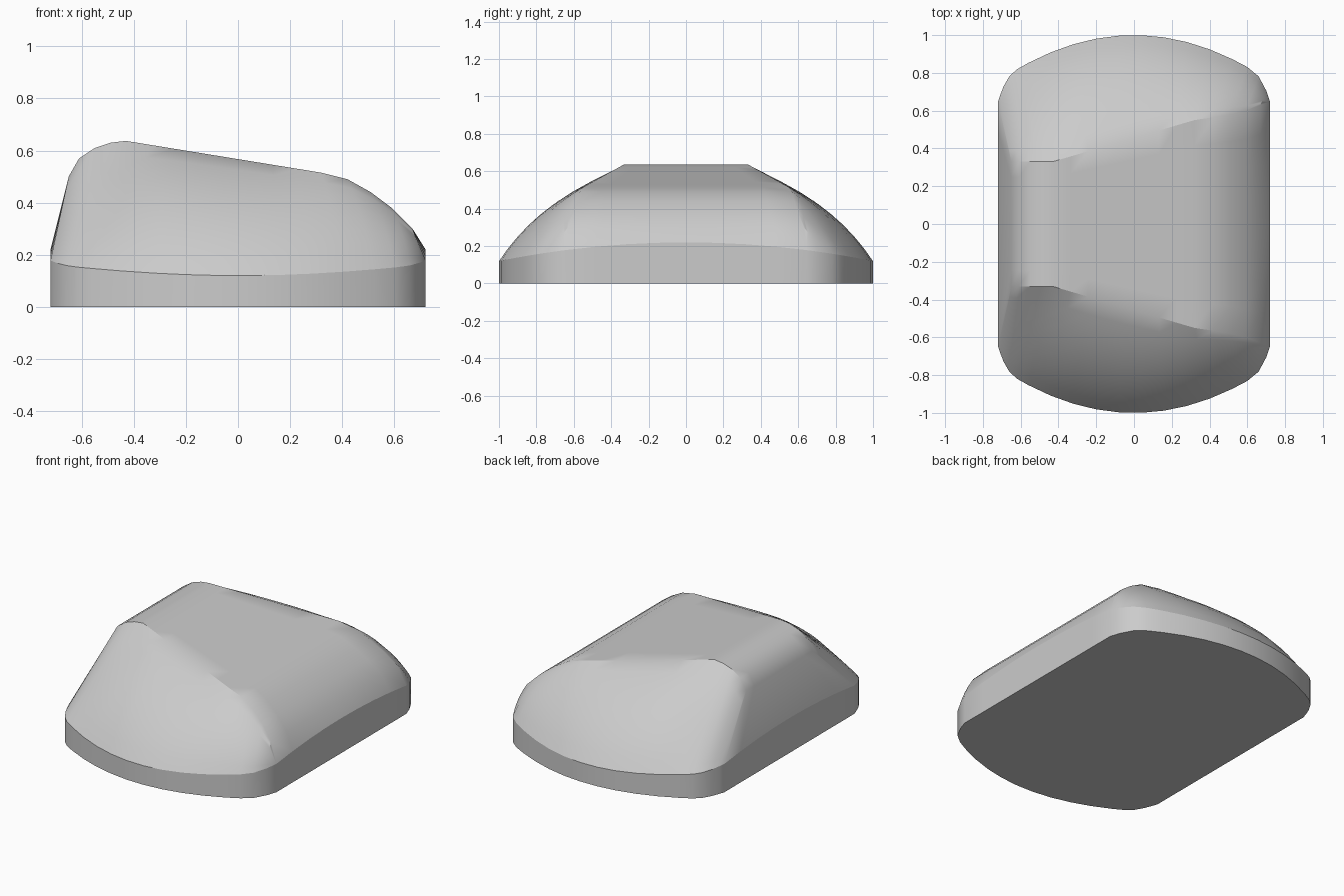
import bpy
import bmesh
from mathutils import Vector

old = bpy.data.objects.get("Cube")
if old:
    bpy.data.objects.remove(old, do_unlink=True)

ACROSS = 8   # segments over the crown
DOWN = 8     # segments down each rounded end
FAN = 8      # stations along the straight slope


def outline_y(x):
    """Half depth of the bowed plan outline, with rounded corners."""
    corner = max(0.0, (abs(x) - 0.6) / 0.12)
    return 1 - 0.47 * x * x - 0.11 * corner ** 3


def rim_z(y):
    """Height of the seam between the base wall and the crown."""
    return 0.22 - 0.1 * y * y


def mix(a, b, t):
    return a + (b - a) * t


# Crown stations: x, height, half width of the crest, x where the end meets the rim
steep_side = [
    (-0.72, 0.22, outline_y(0.72), -0.72),
    (-0.65, 0.50, 0.33, -0.71),
    (-0.61, 0.57, 0.33, -0.69),
    (-0.55, 0.61, 0.33, -0.66),
    (-0.49, 0.63, 0.33, -0.62),
]
slope_start = (-0.43, 0.637, 0.33, -0.56)
slope_end = (0.32, 0.515, 0.55, 0.40)
slope = [tuple(mix(a, b, i / FAN) for a, b in zip(slope_start, slope_end))
         for i in range(FAN + 1)]
round_side = [
    (0.42, 0.49, 0.565, 0.52),
    (0.51, 0.44, 0.58, 0.60),
    (0.59, 0.38, 0.60, 0.66),
    (0.67, 0.30, 0.63, 0.70),
    (0.72, 0.22, outline_y(0.72), 0.72),
]
stations = steep_side + slope + round_side


def section(index):
    """One row of points from the front rim over the crest to the back rim."""
    x, z, half, rim_x = stations[index]
    at_end = index in (0, len(stations) - 1)
    rim_y = outline_y(rim_x)
    rim = Vector((rim_x, rim_y, rim_z(rim_y)))
    crest = Vector((x, half, rim_z(half) if at_end else z))
    # Curved end, fuller away from the steep corner
    fullness = 0.19 * min(1, max(0, (rim_x + 0.7) / 0.3))
    bend = crest.lerp(rim, 0.65)
    bend.z += fullness * (rim - crest).length
    back = []
    for i in range(DOWN):
        t = i / DOWN
        back.append(rim.lerp(bend, t).lerp(bend.lerp(crest, t), t))
    front = [Vector((p.x, -p.y, p.z)) for p in back]
    top = []
    for i in range(ACROSS + 1):
        y = mix(-half, half, i / ACROSS)
        top.append(Vector((x, y, rim_z(y) if at_end else z)))
    return front + top + back[::-1]


# Crown surface
bm = bmesh.new()
rows = [[bm.verts.new(p) for p in section(i)] for i in range(len(stations))]
for a, b in zip(rows, rows[1:]):
    for i in range(len(a) - 1):
        bm.faces.new((a[i], b[i], b[i + 1], a[i + 1]))
bmesh.ops.remove_doubles(bm, verts=bm.verts[:], dist=0.0005)

# Vertical base wall and flat underside
rim_edges = [e for e in bm.edges if e.is_boundary]
for e in rim_edges:
    e.smooth = False
wall = bmesh.ops.extrude_edge_only(bm, edges=rim_edges)["geom"]
for v in wall:
    if isinstance(v, bmesh.types.BMVert):
        v.co.z = 0
floor_edges = [e for e in wall if isinstance(e, bmesh.types.BMEdge)
               and all(v.co.z < 0.001 for v in e.verts)]
bmesh.ops.contextual_create(bm, geom=floor_edges)
bmesh.ops.recalc_face_normals(bm, faces=bm.faces[:])
for e in bm.edges:
    if all(v.co.z < 0.001 for v in e.verts):
        e.smooth = False

mesh = bpy.data.meshes.new("rounded_cap")
bm.to_mesh(mesh)
bm.free()
cap = bpy.data.objects.new("rounded_cap", mesh)
bpy.context.collection.objects.link(cap)

# Light grey material
grey = bpy.data.materials.new("light_grey")
grey.use_nodes = True
colour = (0.6, 0.6, 0.6, 1)
grey.diffuse_color = colour
grey.node_tree.nodes["Principled BSDF"].inputs["Base Color"].default_value = colour
mesh.materials.append(grey)

# Smooth crown with crisp crest and rim
bpy.ops.object.select_all(action="DESELECT")
cap.select_set(True)
bpy.context.view_layer.objects.active = cap
bpy.ops.object.shade_smooth_by_angle(angle=0.5, keep_sharp_edges=True)
